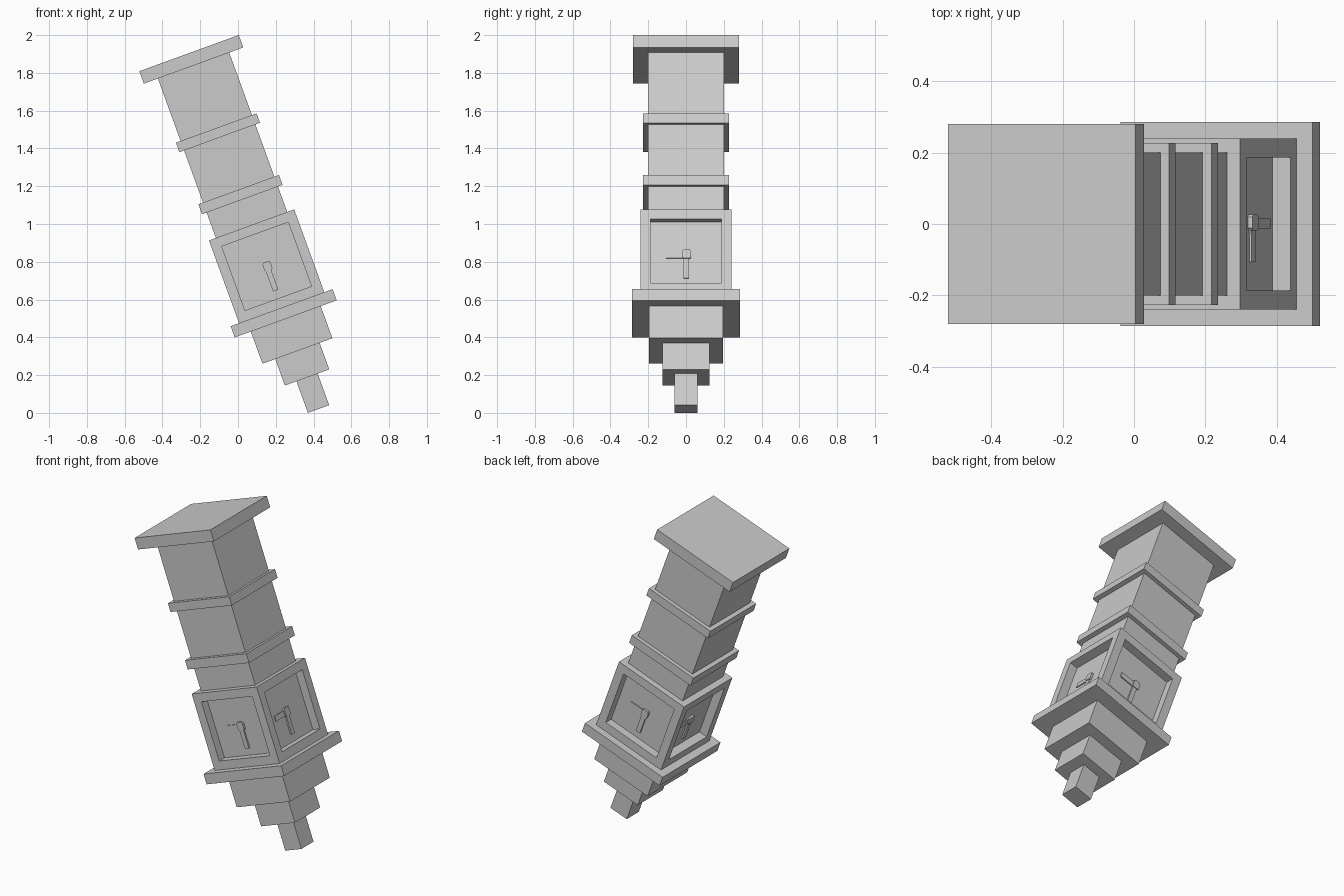
import bpy, bmesh, math
from mathutils import Matrix

if "Cube" in bpy.data.objects:
    bpy.data.objects.remove(bpy.data.objects["Cube"])

# Whole tower leans 20 degrees toward -x
LEAN = Matrix.Translation((0.4265, 0, 0.0205)) @ Matrix.Rotation(math.radians(-20), 4, 'Y')
PANEL = 0.187  # distance of recessed panel floor from the axis


def finish(name, bm):
    bmesh.ops.recalc_face_normals(bm, faces=bm.faces)
    me = bpy.data.meshes.new(name)
    bm.to_mesh(me)
    bm.free()
    ob = bpy.data.objects.new(name, me)
    ob.matrix_world = LEAN
    bpy.context.collection.objects.link(ob)
    return ob


# Tower body: square section lofted through (half width, height)
profile = [
    (0.06, 0), (0.06, 0.178),                # bottom peg
    (0.125, 0.178), (0.125, 0.327),          # lower step
    (0.197, 0.327), (0.197, 0.508),          # upper step
    (0.287, 0.508), (0.287, 0.571),          # ledge
    (0.24, 0.571), (0.24, 1.037),            # panelled block
    (0.201, 1.037), (0.201, 1.180),          # shaft
    (0.227, 1.180), (0.227, 1.236),          # lower band
    (0.201, 1.236), (0.201, 1.530),
    (0.227, 1.530), (0.227, 1.583),          # upper band
    (0.201, 1.583), (0.201, 1.935),
    (0.28, 1.935), (0.28, 2.005),            # cap
]
bm = bmesh.new()
rings = [[bm.verts.new((sx * h, sy * h, z)) for sx, sy in ((-1, -1), (1, -1), (1, 1), (-1, 1))]
         for h, z in profile]
block_sides = []
for i, (a, b) in enumerate(zip(rings, rings[1:])):
    for k in range(4):
        n = (k + 1) % 4
        f = bm.faces.new((a[k], a[n], b[n], b[k]))
        if i == 8:
            block_sides.append(f)
bm.faces.new(rings[0][::-1])
bm.faces.new(rings[-1])
bm.normal_update()

# Recessed panels on the four sides of the block
bmesh.ops.inset_individual(bm, faces=block_sides, thickness=0.0745)
for f in block_sides:
    floor = bmesh.ops.extrude_discrete_faces(bm, faces=[f])['faces'][0]
    bmesh.ops.translate(bm, verts=floor.verts, vec=floor.normal * (PANEL - 0.24))
finish("tower_body", bm)


# Hammer relief: outline in panel coordinates, raised by a small height
def prism(bm, outline, height, turn):
    bottom = [bm.verts.new((u, -PANEL + 0.002, s)) for u, s in outline]
    top = [bm.verts.new((u, -PANEL - height, s)) for u, s in outline]
    n = len(outline)
    for i in range(n):
        j = (i + 1) % n
        bm.faces.new((bottom[i], bottom[j], top[j], top[i]))
    bm.faces.new(top)
    bm.faces.new(bottom[::-1])
    bmesh.ops.transform(bm, matrix=turn, verts=bottom + top)


bar = [(-0.106, 0.781), (-0.03, 0.781), (-0.012, 0.778), (-0.012, 0.82), (-0.03, 0.814), (-0.106, 0.814)]
head = [(-0.018, 0.785), (-0.011, 0.777), (0.02, 0.777), (0.026, 0.785),
        (0.026, 0.82), (0.02, 0.827), (-0.011, 0.827), (-0.018, 0.82)]
handle = [(-0.013, 0.667), (0.016, 0.667), (0.016, 0.78), (-0.013, 0.78)]
for k, side in enumerate(("front", "right", "back", "left")):
    turn = Matrix.Rotation(k * math.pi / 2, 4, 'Z')
    bm = bmesh.new()
    prism(bm, bar, 0.006, turn)
    prism(bm, head, 0.014, turn)
    prism(bm, handle, 0.010, turn)
    finish("hammer_relief_" + side, bm)
